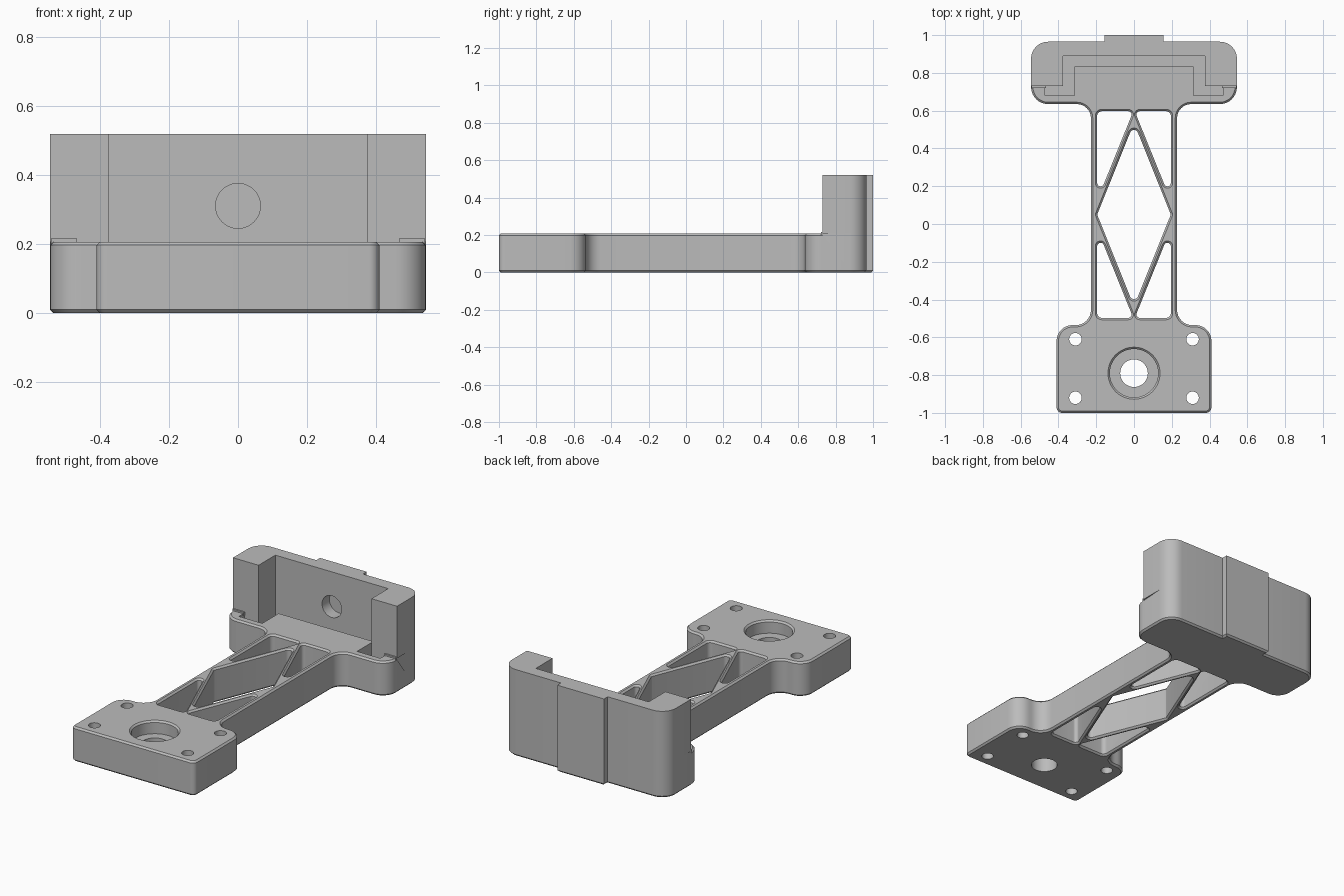
import bpy, bmesh, math
from mathutils import Vector

if "Cube" in bpy.data.objects:
    bpy.data.objects.remove(bpy.data.objects["Cube"])

grey = bpy.data.materials.new("grey")
grey.diffuse_color = (0.5, 0.5, 0.5, 1)
grey.use_nodes = True
grey.node_tree.nodes["Principled BSDF"].inputs["Base Color"].default_value = grey.diffuse_color
TOP, TALL, CH = 0.207, 0.52, 0.01


def rounded(points, steps=8):
    """Fillet each (x, y, radius) corner of a closed outline."""
    out = []
    for i, (x, y, r) in enumerate(points):
        p = Vector((x, y))
        if r == 0:
            out.append(p)
            continue
        a = (Vector(points[i - 1][:2]) - p).normalized()
        b = (Vector(points[(i + 1) % len(points)][:2]) - p).normalized()
        half = a.angle(b) / 2
        centre = p + (a + b).normalized() * (r / math.sin(half))
        start = p + a * (r / math.tan(half)) - centre
        end = p + b * (r / math.tan(half)) - centre
        sweep = math.pi - 2 * half
        for k in range(steps + 1):
            t = k / steps
            v = (start * math.sin((1 - t) * sweep) + end * math.sin(t * sweep)) / math.sin(sweep)
            out.append(centre + v)
    return out


def mirrored(right):
    """Close a right-hand outline with its mirror image."""
    return right + [(-x, y, r) for x, y, r in reversed(right)]


def prism(name, outline, z0, z1):
    bm = bmesh.new()
    face = bm.faces.new([bm.verts.new((p[0], p[1], z0)) for p in outline])
    ext = bmesh.ops.extrude_face_region(bm, geom=[face])["geom"]
    bmesh.ops.translate(bm, vec=(0, 0, z1 - z0), verts=[v for v in ext if isinstance(v, bmesh.types.BMVert)])
    bmesh.ops.recalc_face_normals(bm, faces=bm.faces)
    mesh = bpy.data.meshes.new(name)
    bm.to_mesh(mesh)
    bm.free()
    ob = bpy.data.objects.new(name, mesh)
    bpy.context.collection.objects.link(ob)
    mesh.materials.append(grey)
    return ob


def cylinder(name, loc, r, depth, r2=None, rot=(0, 0, 0)):
    bpy.ops.mesh.primitive_cone_add(vertices=48, radius1=r, radius2=r if r2 is None else r2,
                                    depth=depth, location=loc, rotation=rot)
    bpy.context.object.name = name
    return bpy.context.object


def cut(ob, cutters):
    bpy.context.view_layer.objects.active = ob
    for c in cutters:
        mod = ob.modifiers.new("cut", 'BOOLEAN')
        mod.operation, mod.solver, mod.object = 'DIFFERENCE', 'EXACT', c
        bpy.ops.object.modifier_apply(modifier=mod.name)
        bpy.data.objects.remove(c)


def smooth(ob):
    bpy.ops.object.select_all(action='DESELECT')
    ob.select_set(True)
    bpy.context.view_layer.objects.active = ob
    bpy.ops.object.shade_smooth_by_angle(angle=math.radians(30))


# Bracket body: mounting foot, arm, head and rear tab in one outline
body = prism("bracket_body", rounded(mirrored([
    (0.41, -1, 0.03), (0.41, -0.535, 0.085), (0.228, -0.535, 0.08),
    (0.228, 0.635, 0.075), (0.545, 0.635, 0.09), (0.545, 0.731, 0),
    (0.545, 0.965, 0.09), (0.155, 0.965, 0), (0.155, 1, 0)])), 0, TOP)

# Truss windows: four triangles and a central diamond
windows = [prism("window", rounded([(0, 0.535, 0.022), (0.195, 0.05, 0.01),
                                    (0, -0.435, 0.022), (-0.195, 0.05, 0.01)]), -0.1, 0.4)]
for sx in (1, -1):
    for sy in (1, -1):
        tri = [(0.195, 0.547, 0.025), (0.004, 0.547, 0.018), (0.195, 0.075, 0.018)]
        windows.append(prism("window", rounded([(sx * x, 0.05 + sy * y, r) for x, y, r in tri]), -0.1, 0.4))
cut(body, windows)

# Chamfer the top and bottom rims, except where the back wall stands
bm = bmesh.new()
bm.from_mesh(body.data)
bmesh.ops.remove_doubles(bm, verts=bm.verts, dist=1e-5)
rims = []
for e in bm.edges:
    mid = (e.verts[0].co + e.verts[1].co) / 2
    flat = abs(e.verts[0].co.z - e.verts[1].co.z) < 1e-4
    if flat and len(e.link_faces) == 2 and e.calc_face_angle() > 1.3:
        if mid.z < 0.1 or mid.y < 0.731:
            rims.append(e)
bmesh.ops.bevel(bm, geom=rims, offset=CH, offset_type='OFFSET', segments=1,
                affect='EDGES', clamp_overlap=False)
bm.to_mesh(body.data)
bm.free()

# Bolt holes, stepped centre bore and the U-shaped slot in the head
holes = [cylinder("hole", (sx * 0.31, y, 0.1), 0.033, 0.6) for sx in (1, -1) for y in (-0.61, -0.92)]
holes += [cylinder("bore", (0, -0.79, 0.1), 0.073, 0.6),
          cylinder("counterbore", (0, -0.79, 0.23), 0.128, 0.2),
          cylinder("bore_chamfer", (0, -0.79, 0.207), 0.128, 0.02, 0.148)]
slot = mirrored([(0.315, 0.835, 0), (0.315, 0.68, 0), (0.47, 0.68, 0),
                 (0.47, 0.731, 0), (0.375, 0.731, 0), (0.375, 0.89, 0)])
cut(body, holes + [prism("slot", rounded(slot), 0.13, 0.4)])
smooth(body)

# Back wall with side posts and rear tab
wall = prism("back_wall", rounded(mirrored([
    (0.375, 0.89, 0), (0.375, 0.731, 0), (0.545, 0.731, 0),
    (0.545, 0.965, 0.09), (0.155, 0.965, 0), (0.155, 1, 0)])), TOP, TALL)
cut(wall, [cylinder("blind_hole", (0, 0.89, 0.311), 0.065, 0.14, rot=(math.pi / 2, 0, 0))])
smooth(wall)

# Small lips in front of the posts
for side, sx in (("right", 1), ("left", -1)):
    prism("lip_" + side, [(sx * 0.467, 0.721), (sx * 0.543, 0.721),
                          (sx * 0.543, 0.731), (sx * 0.467, 0.731)], TOP - 0.012, TOP + 0.009)
